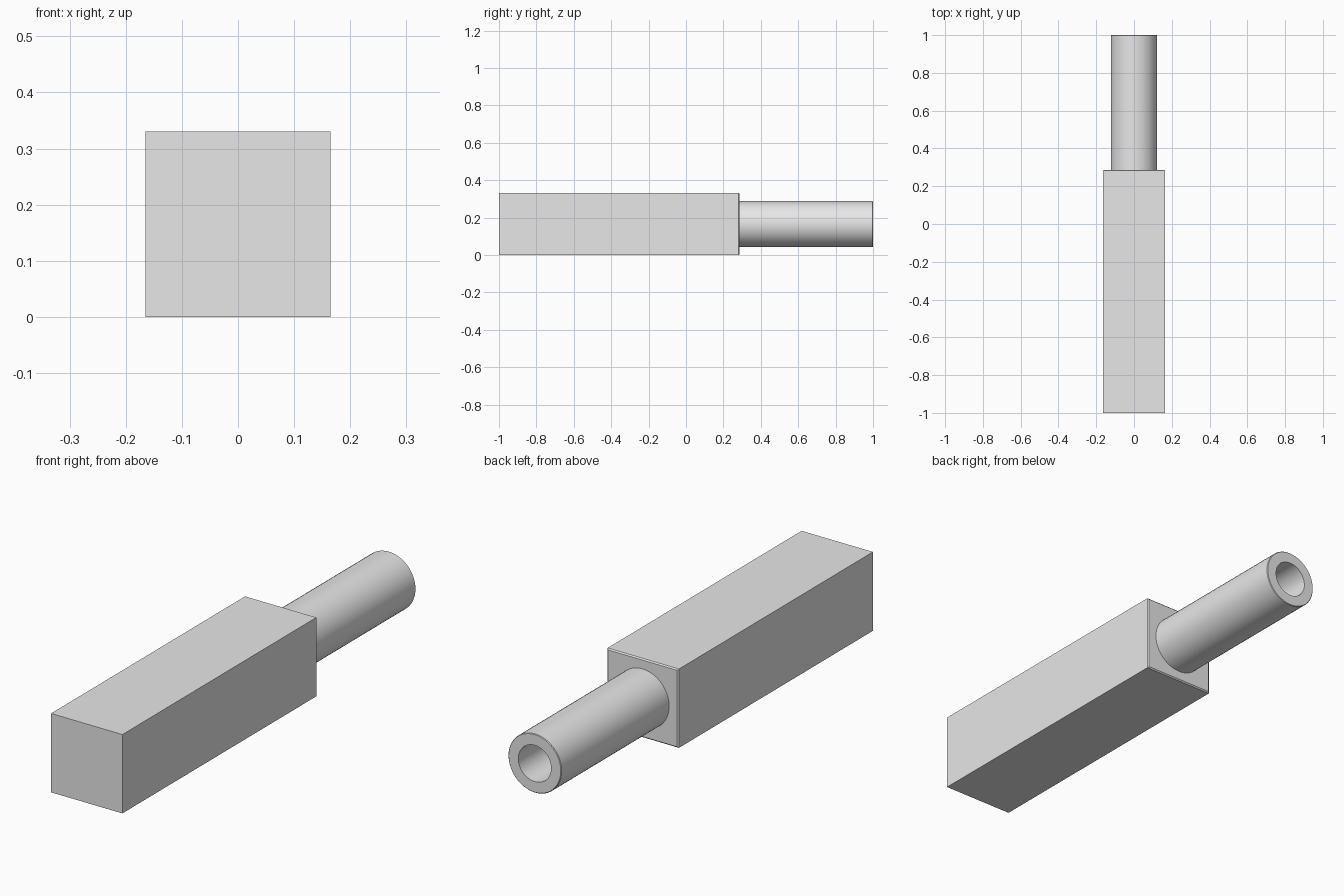
import bpy, bmesh
from math import cos, sin, tau

cube = bpy.data.objects.get("Cube")
if cube:
    bpy.data.objects.remove(cube)

HALF, FRONT, JOINT, BACK = 0.165, -1.0, 0.287, 1.0
OUTER, INNER, EDGE, SIDES = 0.123, 0.076, 0.005, 48

grey = bpy.data.materials.new("plain grey")
grey.use_nodes = True
grey.diffuse_color = (0.8, 0.8, 0.8, 1)
grey.node_tree.nodes["Principled BSDF"].inputs["Base Color"].default_value = (0.8, 0.8, 0.8, 1)


def add_object(name, bm):
    bmesh.ops.recalc_face_normals(bm, faces=bm.faces)
    mesh = bpy.data.meshes.new(name)
    bm.to_mesh(mesh)
    bm.free()
    mesh.materials.append(grey)
    obj = bpy.data.objects.new(name, mesh)
    bpy.context.collection.objects.link(obj)
    return obj


# Square body with a small chamfer around its back end
bm = bmesh.new()
bmesh.ops.create_cube(bm, size=1)
for v in bm.verts:
    v.co.x *= 2 * HALF
    v.co.y = JOINT if v.co.y > 0 else FRONT
    v.co.z = v.co.z * 2 * HALF + HALF
back_edges = [e for e in bm.edges if all(v.co.y > 0 for v in e.verts)]
bmesh.ops.bevel(bm, geom=back_edges, offset=EDGE, segments=1, affect='EDGES')
add_object("square_body", bm)

# Hollow tube: profile of (radius, y) turned around the long axis
profile = [(OUTER, JOINT - 0.01), (OUTER, BACK - EDGE / 2), (OUTER - EDGE / 2, BACK),
           (INNER, BACK), (INNER, JOINT + 0.001)]
bm = bmesh.new()
rings = []
for radius, y in profile:
    angles = [tau * i / SIDES for i in range(SIDES)]
    rings.append([bm.verts.new((radius * cos(a), y, HALF + radius * sin(a))) for a in angles])
for a, b in zip(rings, rings[1:]):
    for i in range(SIDES):
        j = (i + 1) % SIDES
        bm.faces.new((a[i], a[j], b[j], b[i]))
# Close the hidden front end and the bottom of the bore
bm.faces.new(rings[0])
bm.faces.new(rings[-1])
tube = add_object("hollow_tube", bm)

bpy.ops.object.select_all(action='DESELECT')
tube.select_set(True)
bpy.context.view_layer.objects.active = tube
bpy.ops.object.shade_smooth_by_angle()
